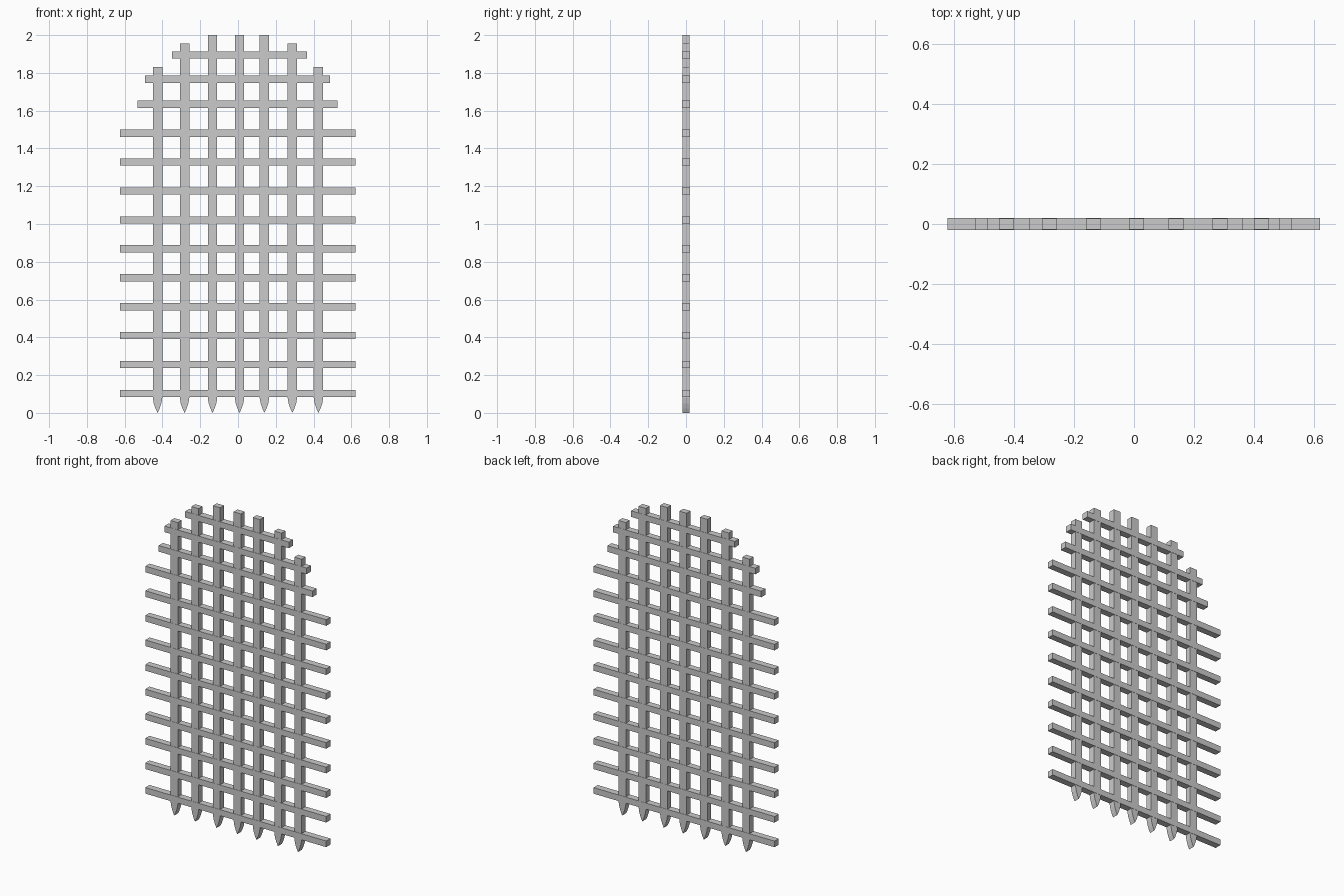
import bpy, bmesh

if "Cube" in bpy.data.objects:
    bpy.data.objects.remove(bpy.data.objects["Cube"])

def prism(name, profile, depth):
    # extrude an x-z outline symmetrically along y
    bm = bmesh.new()
    face = bm.faces.new([bm.verts.new((x, -depth / 2, z)) for x, z in profile])
    ext = bmesh.ops.extrude_face_region(bm, geom=[face])
    verts = [v for v in ext["geom"] if isinstance(v, bmesh.types.BMVert)]
    bmesh.ops.translate(bm, verts=verts, vec=(0, depth, 0))
    bmesh.ops.recalc_face_normals(bm, faces=bm.faces)
    me = bpy.data.meshes.new(name)
    bm.to_mesh(me)
    bm.free()
    ob = bpy.data.objects.new(name, me)
    bpy.context.collection.objects.link(ob)
    return ob

# Upright bars with wedge-shaped spikes at the bottom
W = 0.025
uprights = [(-0.426, 1.83), (-0.283, 1.955), (-0.135, 2.0), (0.008, 2.0),
            (0.14, 2.0), (0.288, 1.955), (0.426, 1.83)]
spike = [(-W, 0.078), (-W * 0.8, 0.05), (-W * 0.42, 0.022), (0, 0),
         (W * 0.42, 0.022), (W * 0.8, 0.05), (W, 0.078)]
for i, (cx, top) in enumerate(uprights):
    outline = [(cx + x, z) for x, z in spike] + [(cx + W, top), (cx - W, top)]
    prism(f"upright_bar_{i + 1}", outline, 0.038)

# Cross bars: ten full-width, then three shorter ones under the arch
H = 0.019
cross = [(0.103 + 0.1531 * i, -0.624, 0.622) for i in range(10)]
cross += [(1.634, -0.532, 0.527), (1.766, -0.492, 0.487), (1.895, -0.35, 0.364)]
for i, (z, x0, x1) in enumerate(cross):
    outline = [(x0, z - H), (x1, z - H), (x1, z + H), (x0, z + H)]
    prism(f"cross_bar_{i + 1}", outline, 0.041)
